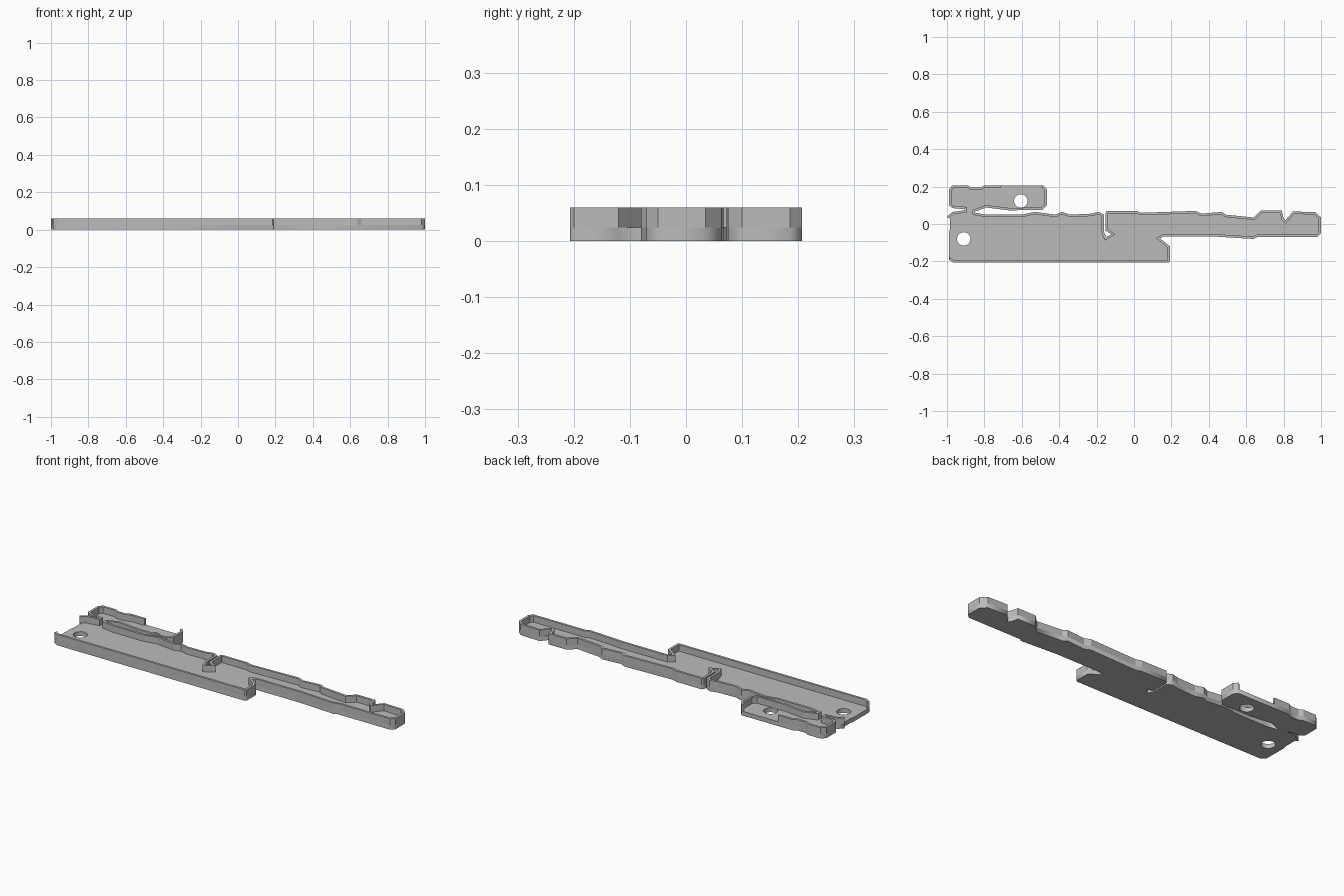
import bpy
import bmesh
import math
from mathutils import Vector

FLOOR = .024       # floor plate thickness
HEIGHT = .06       # top of the rim
RIM = .013         # rim thickness

start_cube = bpy.data.objects.get("Cube")
if start_cube:
    bpy.data.objects.remove(start_cube, do_unlink=True)

grey = bpy.data.materials.new("plain grey")
grey.use_nodes = True
grey.diffuse_color = (.5, .5, .5, 1)
grey.node_tree.nodes["Principled BSDF"].inputs["Base Color"].default_value = (.5, .5, .5, 1)


# Outline sections, running counter-clockwise around the plate
front_edge = [(-.99, -.19), (-.965, -.207), (.185, -.207), (.193, -.2), (.193, -.12),
              (.14, -.078), (.155, -.067), (.43, -.067), (.64, -.08), (.66, -.07), (.98, -.07)]
arm_edge = [(1, -.05), (1, .035), (.97, .063), (.85, .067), (.81, .02), (.8, .03),
            (.79, .073), (.68, .073), (.64, .035), (.49, .05), (.47, .065), (.36, .055),
            (.33, .07), (.04, .06), (.01, .07), (-.145, .07)]
keyhole_slot = [(-.153, .06), (-.153, -.035), (-.12, -.055), (-.15, -.07), (-.161, -.04),
                (-.161, .05)]
middle_edge = [(-.19, .065), (-.23, .055), (-.34, .05), (-.385, .065), (-.42, .05),
               (-.53, .065), (-.6, .05), (-.79, .05), (-.85, .06), (-.85, .066)]
tab_front_edge = [(-.79, .088), (-.67, .073), (-.49, .075), (-.466, .1), (-.466, .185),
                  (-.485, .207)]
tab_back_edge = [(-.71, .207), (-.8, .207), (-.82, .195), (-.87, .195), (-.89, .207),
                 (-.97, .207), (-.99, .185), (-.99, .1), (-.97, .085), (-.905, .079),
                 (-.905, .073), (-.97, .065), (-1, .04)]
open_end = [(-.985, .03), (-.985, -.03), (-.99, -.05)]

main_rim_path = front_edge + arm_edge + keyhole_slot + middle_edge + tab_front_edge
outline = main_rim_path + tab_back_edge + open_end


def circle(x, y, radius, sides=32):
    """Points around a screw hole."""
    turns = [math.tau * i / sides for i in range(sides)]
    return [(x + radius * math.cos(a), y + radius * math.sin(a)) for a in turns]


def plate(name, loops):
    """A flat plate filled from closed loops; inner loops become holes."""
    curve = bpy.data.curves.new(name + " profile", "CURVE")
    curve.dimensions = "2D"
    curve.fill_mode = "BOTH"
    curve.extrude = FLOOR / 2
    for loop in loops:
        spline = curve.splines.new("POLY")
        spline.points.add(len(loop) - 1)
        for point, (x, y) in zip(spline.points, loop):
            point.co = (x, y, 0, 1)
        spline.use_cyclic_u = True
    source = bpy.data.objects.new(name + " source", curve)
    bpy.context.collection.objects.link(source)
    bpy.context.view_layer.update()
    depsgraph = bpy.context.evaluated_depsgraph_get()
    mesh = bpy.data.meshes.new_from_object(source.evaluated_get(depsgraph))
    bpy.data.objects.remove(source, do_unlink=True)
    mesh.materials.clear()
    mesh.materials.append(grey)
    obj = bpy.data.objects.new(name, mesh)
    obj.location.z = FLOOR / 2
    bpy.context.collection.objects.link(obj)
    return obj


def inset_path(path):
    """Shift an open path to its left by the rim thickness, limiting the mitres."""
    points = [Vector(p) for p in path]
    normals = []
    for a, b in zip(points, points[1:]):
        d = (b - a).normalized()
        normals.append(Vector((-d.y, d.x)))
    shifted = []
    for i, p in enumerate(points):
        before = normals[max(i - 1, 0)]
        after = normals[min(i, len(normals) - 1)]
        spread = max(1 + before.dot(after), .6)
        shifted.append(p + (before + after) * (RIM / spread))
    return shifted


def rim(name, path):
    """A thin upright wall following the inside of a path."""
    bm = bmesh.new()
    rings = []
    for outer, inner in zip(path, inset_path(path)):
        corners = [(*outer, FLOOR), (*inner, FLOOR), (*inner, HEIGHT), (*outer, HEIGHT)]
        rings.append([bm.verts.new(c) for c in corners])
    for a, b in zip(rings, rings[1:]):
        for i in range(4):
            j = (i + 1) % 4
            bm.faces.new((a[i], a[j], b[j], b[i]))
    bm.faces.new(rings[0])
    bm.faces.new(rings[-1])
    bmesh.ops.recalc_face_normals(bm, faces=bm.faces)
    mesh = bpy.data.meshes.new(name)
    bm.to_mesh(mesh)
    bm.free()
    mesh.materials.append(grey)
    obj = bpy.data.objects.new(name, mesh)
    bpy.context.collection.objects.link(obj)
    return obj


# Floor with two screw holes, then the rim in two runs that leave the ends open
plate("floor_plate", [outline, circle(-.605, .123, .036), circle(-.91, -.08, .036)])
rim("main_rim", main_rim_path)
rim("tab_rim", tab_back_edge)
